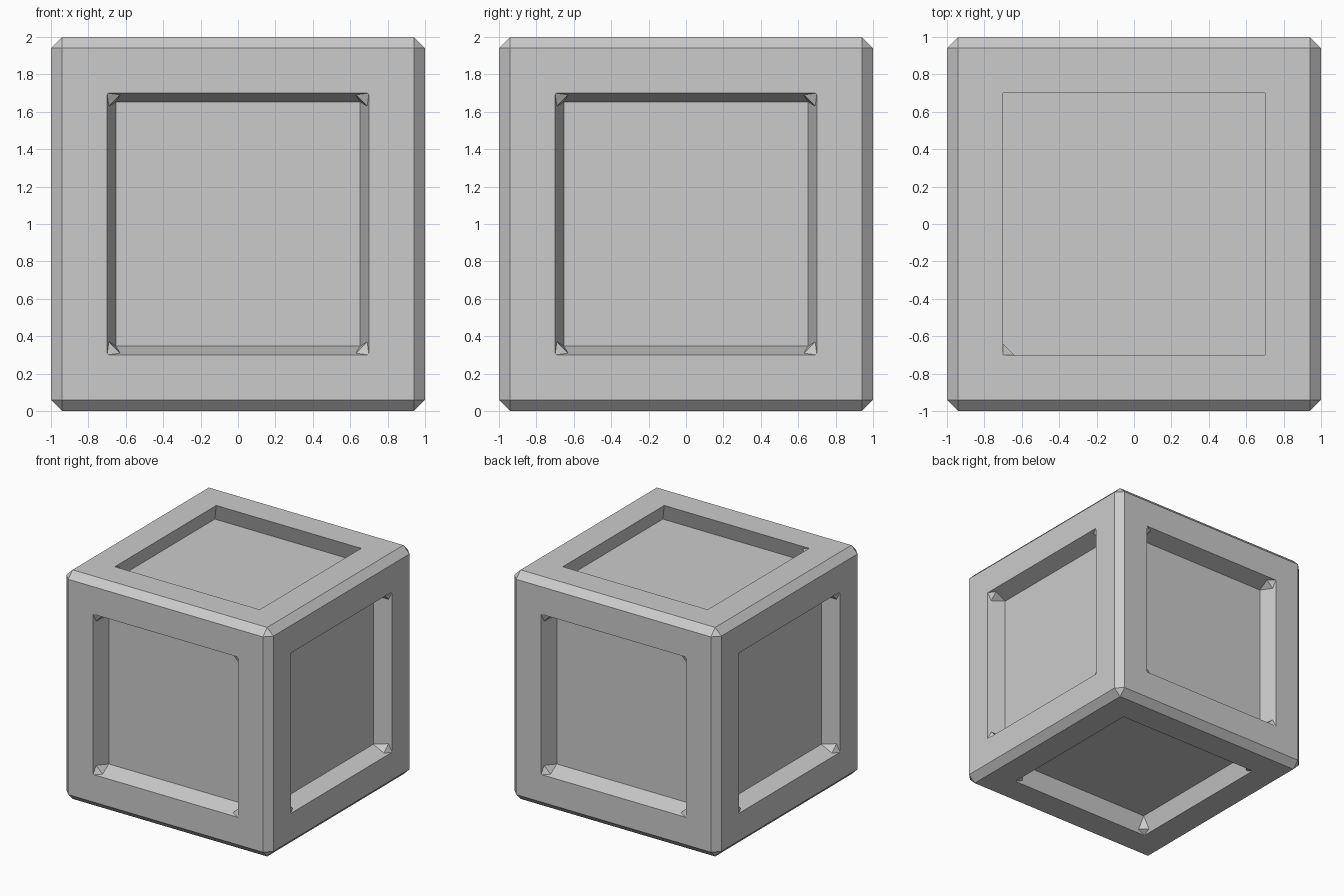
import bpy, bmesh

if "Cube" in bpy.data.objects:
    bpy.data.objects.remove(bpy.data.objects["Cube"])

BEVEL, RIM, DEPTH, CUT, CUT_DEPTH, SLOPE = 0.06, 0.24, 0.15, 0.07, 0.03, 0.047

# Chamfered block
bm = bmesh.new()
bmesh.ops.create_cube(bm, size=2)
bmesh.ops.translate(bm, verts=bm.verts, vec=(0, 0, 1))
bmesh.ops.bevel(bm, geom=bm.edges[:], offset=BEVEL, segments=1, affect='EDGES')
bm.normal_update()
panels = [f for f in bm.faces if f.calc_area() > 1]


def recess(face):
    """Replace a face with a rim and a sunken panel with clipped corners."""
    bmesh.ops.inset_individual(bm, faces=[face], thickness=RIM, use_even_offset=True)
    n = face.normal.copy()
    top = n.z > 0.9
    slope = -SLOPE if top else SLOPE      # top recess is undercut
    rim = face.verts[:]
    bmesh.ops.delete(bm, geom=[face], context='FACES_ONLY')
    floor, after, before = [], [], []
    for i, v in enumerate(rim):
        u = (rim[(i + 1) % 4].co - v.co).normalized()
        w = (rim[i - 1].co - v.co).normalized()
        p = bm.verts.new(v.co + (u + w) * slope - n * DEPTH)
        floor.append(p)
        # Clipped corner
        if not top or (v.co.x < 0 and v.co.y < 0):
            k = slope * CUT_DEPTH / DEPTH
            a = bm.verts.new(v.co + u * CUT + w * k - n * CUT_DEPTH)
            b = bm.verts.new(v.co + w * CUT + u * k - n * CUT_DEPTH)
            bm.faces.new((v, a, b))
            bm.faces.new((a, p, b))
        else:
            a = b = v
        after.append(a)
        before.append(b)
    # Walls and floor
    for i in range(4):
        j = (i + 1) % 4
        a, b = after[i], before[j]
        upper = list(dict.fromkeys((rim[i], rim[j], b, a)))
        if len(upper) > 2:
            bm.faces.new(upper)
        bm.faces.new((a, b, floor[j], floor[i]))
    bm.faces.new(floor)


for f in panels:
    recess(f)

bmesh.ops.recalc_face_normals(bm, faces=bm.faces)
mesh = bpy.data.meshes.new("crate")
bm.to_mesh(mesh)
bm.free()
bpy.context.collection.objects.link(bpy.data.objects.new("crate", mesh))
